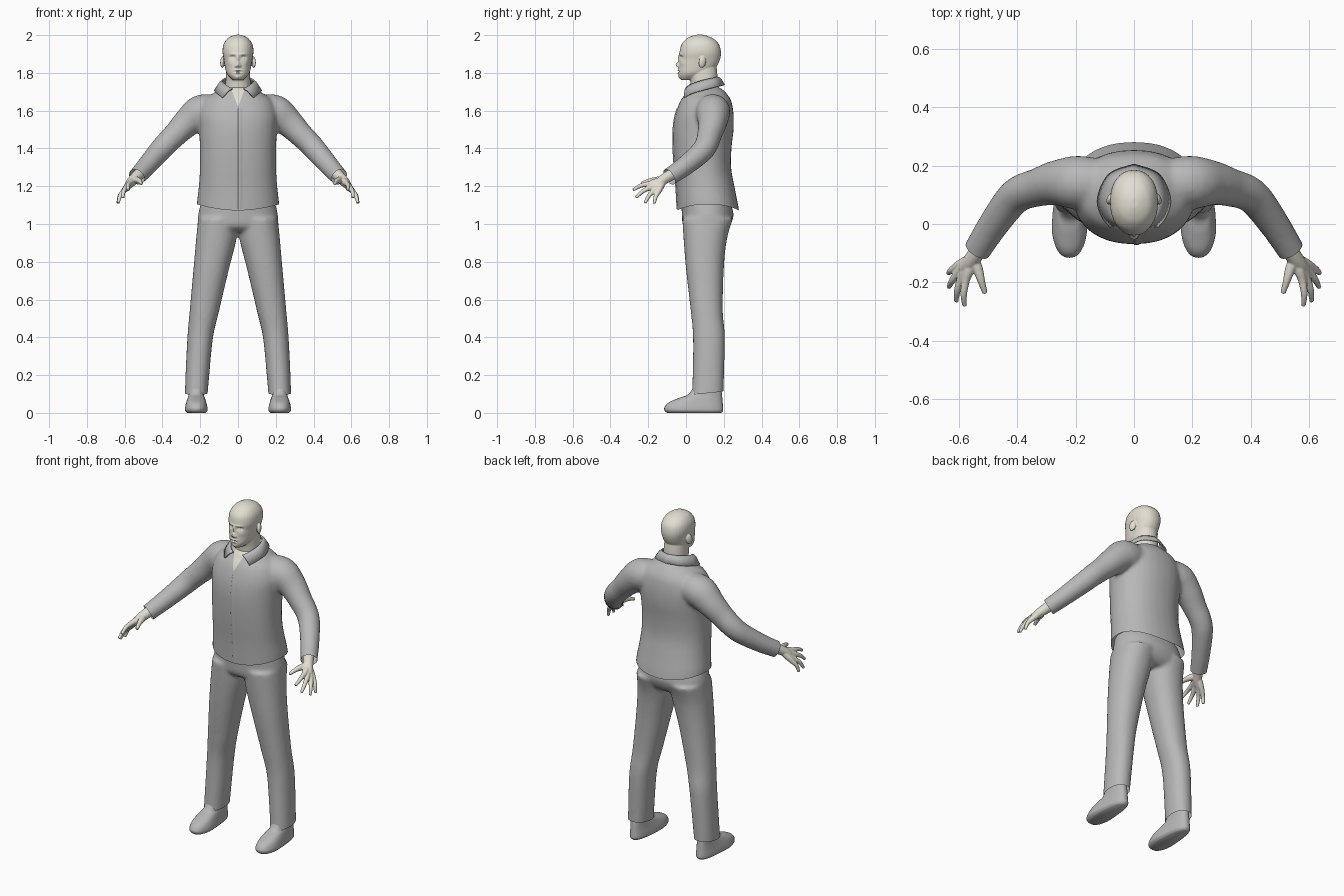
import bpy, bmesh, math
from mathutils import Vector, Matrix

if "Cube" in bpy.data.objects:
    bpy.data.objects.remove(bpy.data.objects["Cube"])


def material(name, colour):
    mat = bpy.data.materials.new(name)
    mat.use_nodes = True
    mat.diffuse_color = (*colour, 1)
    for node in mat.node_tree.nodes:
        if node.type == 'BSDF_PRINCIPLED':
            node.inputs["Base Color"].default_value = (*colour, 1)
            node.inputs["Roughness"].default_value = 0.8
    return mat


cloth = material("grey cloth", (0.48, 0.48, 0.48))
skin = material("pale skin", (0.77, 0.73, 0.64))


def spline(rows, steps=5):
    """Smooth curve through rows of numbers (Catmull-Rom)."""
    out = []
    last = len(rows) - 1
    for i in range(last):
        quad = zip(rows[max(i - 1, 0)], rows[i], rows[i + 1], rows[min(i + 2, last)])
        quad = list(quad)
        for k in range(steps):
            t = k / steps
            out.append([b + t * (c - a) / 2 + t * t * (a - 2.5 * b + 2 * c - d / 2)
                        + t ** 3 * (3 * b - a - 3 * c + d) / 2 for a, b, c, d in quad])
    return out + [list(rows[-1])]


def skin_rings(bm, rings):
    """Join rings of points into a closed solid."""
    rings = [[bm.verts.new(p) for p in ring] for ring in rings]
    n = len(rings[0])
    for low, high in zip(rings, rings[1:]):
        for i in range(n):
            j = (i + 1) % n
            bm.faces.new((low[i], low[j], high[j], high[i]))
    bm.faces.new(rings[0][::-1])
    bm.faces.new(rings[-1])


def loft(bm, rows, side=1, power=2.2, n=32):
    """Stack of level outlines: height, centre x, half width, front y, back y."""
    rings = []
    for z, cx, hw, front, back in spline(rows):
        ring = []
        for i in range(n):
            a = math.tau * i / n
            c, s = math.cos(a), math.sin(a)
            x = math.copysign(abs(c) ** (2 / power), c) * hw + cx
            y = math.copysign(abs(s) ** (2 / power), s) * (back - front) / 2
            ring.append((x * side, y + (front + back) / 2, z))
        rings.append(ring)
    skin_rings(bm, rings)


def tube(bm, rows, side=1, n=20):
    """Round tube along a path: x, y, z, radius."""
    path = spline(rows)
    pts = [Vector((side * r[0], r[1], r[2])) for r in path]
    rings = []
    for i, p in enumerate(pts):
        t = (pts[min(i + 1, len(pts) - 1)] - pts[max(i - 1, 0)]).normalized()
        u = t.cross(Vector((0, 0, 1))).normalized()
        v = t.cross(u)
        turn = [math.tau * k / n for k in range(n)]
        rings.append([p + (u * math.cos(a) + v * math.sin(a)) * path[i][3] for a in turn])
    skin_rings(bm, rings)


def finish(name, bm, mats, voxel=None, rounds=0):
    """Make an object, fusing its overlapping solids into one smooth surface."""
    bmesh.ops.recalc_face_normals(bm, faces=bm.faces)
    mesh = bpy.data.meshes.new(name)
    bm.to_mesh(mesh)
    bm.free()
    ob = bpy.data.objects.new(name, mesh)
    bpy.context.collection.objects.link(ob)
    if voxel:
        fuse = ob.modifiers.new("fuse", 'REMESH')
        fuse.mode = 'VOXEL'
        fuse.voxel_size = voxel
        soften = ob.modifiers.new("soften", 'SMOOTH')
        soften.factor = 0.5
        soften.iterations = rounds
        graph = bpy.context.evaluated_depsgraph_get()
        ob.data = bpy.data.meshes.new_from_object(ob.evaluated_get(graph))
        ob.modifiers.clear()
    for mat in mats:
        ob.data.materials.append(mat)
    for poly in ob.data.polygons:
        poly.use_smooth = True
    return ob


def cut(bm, point, normal, remove=True):
    geom = bm.verts[:] + bm.edges[:] + bm.faces[:]
    bmesh.ops.bisect_plane(bm, geom=geom, plane_co=point, plane_no=normal, clear_outer=remove)


# Shirt: torso and two sleeves
bm = bmesh.new()
loft(bm, [(1.01, 0, .219, -.044, .287), (1.09, 0, .217, -.047, .278), (1.2, 0, .207, -.053, .256),
          (1.3, 0, .202, -.062, .239), (1.4, 0, .202, -.068, .241), (1.5, 0, .206, -.068, .252),
          (1.58, 0, .208, -.056, .252), (1.65, 0, .185, -.031, .24), (1.69, 0, .135, -.003, .216),
          (1.715, 0, .09, .015, .19), (1.73, 0, .055, .04, .16)])
for side in (1, -1):
    tube(bm, [(.13, .14, 1.6, .086), (.2, .142, 1.59, .092), (.27, .14, 1.535, .077),
              (.33, .125, 1.475, .066), (.385, .108, 1.42, .062), (.425, .075, 1.375, .059),
              (.49, -.015, 1.3, .052), (.54, -.095, 1.245, .047), (.57, -.14, 1.21, .046)], side)
shirt = finish("shirt", bm, (cloth, skin), 0.01, 8)

# Crisp hem and cuffs, and the open neck as a cut V
bm = bmesh.new()
bm.from_mesh(shirt.data)
cut(bm, (0, 0, 1.072), (0, 0, -1))
for side in (1, -1):
    cut(bm, (side * .535, -.09, 1.25), (side * .47, -.75, -.47))
    cut(bm, (0, 0, 1.62), (side, 0, -.38), False)
for v in bm.verts:
    if v.co.z < 1.25 and abs(v.co.x) < .25:
        v.co.z += .028 * (v.co.x / .2) ** 2 * (1.25 - v.co.z) / .18
for f in bm.faces:
    c = f.calc_center_median()
    if abs(c.x) < .38 * (c.z - 1.62) and c.y < .06:
        f.material_index = 1
bm.to_mesh(shirt.data)
bm.free()

# Button placket following the shirt front
bpy.context.view_layer.update()
bm = bmesh.new()
rows = []
for k in range(41):
    z = 1.08 + k * .0133
    row = []
    for x, lift in ((0, 0), (.001, .004), (.012, .004), (.026, -.001)):
        hit, place, _, _ = shirt.ray_cast((x, -1, z), (0, 1, 0))
        if hit:
            row.append(bm.verts.new(place - Vector((0, lift, 0))))
    if len(row) == 4:
        rows.append(row)
for low, high in zip(rows, rows[1:]):
    for i in range(3):
        bm.faces.new((low[i], low[i + 1], high[i + 1], high[i]))
finish("placket", bm, (cloth,))

# Folded collar
inner = spline([(.03, -.002, 1.715), (.062, .02, 1.735), (.082, .08, 1.757), (.06, .145, 1.772), (0, .172, 1.776)])
outer = spline([(.082, -.008, 1.668), (.11, .03, 1.69), (.122, .09, 1.708), (.085, .17, 1.728), (0, .203, 1.735)])
bm = bmesh.new()
strips = []
for a, b in zip(inner, outer):
    a, b = Vector(a), Vector(b)
    strips.append([bm.verts.new(p) for p in (a, a.lerp(b, .4) + Vector((0, -.001, .007)), b)])
for p, q in zip(strips, strips[1:]):
    for i in range(2):
        bm.faces.new((p[i], p[i + 1], q[i + 1], q[i]))
collar = finish("collar", bm, (cloth,))
collar.modifiers.new("other_half", 'MIRROR').use_clip = True
thick = collar.modifiers.new("thickness", 'SOLIDIFY')
thick.thickness = .008
thick.offset = 0
bpy.context.view_layer.objects.active = collar
collar.select_set(True)
bpy.ops.object.shade_smooth_by_angle(angle=math.radians(40))
collar.select_set(False)

# Trousers: hips and two legs
bm = bmesh.new()
loft(bm, [(.96, 0, .17, .02, .2), (.99, 0, .21, -.015, .232), (1.05, 0, .211, -.022, .252), (1.13, 0, .192, -.025, .23)])
for side in (1, -1):
    loft(bm, [(.06, .223, .059, .028, .197), (.2, .215, .063, .035, .201), (.4, .2, .068, .037, .206),
              (.54, .178, .078, .025, .195), (.76, .142, .094, 0, .2), (.92, .115, .107, -.013, .217),
              (1.03, .105, .106, -.02, .25)], side)
trousers = finish("trousers", bm, (cloth,), 0.01, 8)
bm = bmesh.new()
bm.from_mesh(trousers.data)
cut(bm, (0, .12, .105), (0, .1, -1))
bm.to_mesh(trousers.data)
bm.free()

# Shoes, narrower towards the heel
for side, label in ((1, "left"), (-1, "right")):
    bm = bmesh.new()
    loft(bm, [(0, 0, .052, -.1, .188), (.012, 0, .063, -.113, .196), (.03, 0, .063, -.114, .196),
              (.055, 0, .058, -.092, .194), (.08, 0, .052, -.035, .192), (.1, 0, .048, .015, .19),
              (.15, 0, .046, .045, .185)], side, 2.4)
    for v in bm.verts:
        v.co.x *= 1 - .18 * min(max((v.co.y + .03) / .12, 0), 1)
        v.co.x += side * .221
    finish(label + "_shoe", bm, (cloth,))

# Hands: wrist, four fingers running through the palm, and thumb
for side, label in ((1, "left"), (-1, "right")):
    bm = bmesh.new()
    tube(bm, [(.51, -.05, 1.275, .033), (.54, -.1, 1.248, .029), (.565, -.135, 1.222, .026), (.585, -.155, 1.2, .02)], side)
    fingers = [((.576, -.192, 1.214), (.58, -.28, 1.18)), ((.591, -.184, 1.196), (.609, -.265, 1.14)),
               ((.602, -.166, 1.18), (.634, -.217, 1.112)), ((.608, -.146, 1.172), (.636, -.168, 1.108))]
    wrist = Vector((.554, -.118, 1.234))
    for knuckle, tip in fingers:
        k, t = Vector(knuckle), Vector(tip)
        bend = k.lerp(t, .5) + Vector((.005, -.003, .006))
        tube(bm, [(*wrist, .018), (*wrist.lerp(k, .6), .018), (*k, .0145), (*bend, .0115), (*t, .008)], side)
    tube(bm, [(.55, -.12, 1.235, .02), (.535, -.155, 1.232, .018), (.523, -.195, 1.228, .013), (.51, -.237, 1.214, .009)], side)
    finish(label + "_hand", bm, (skin,), 0.0035, 4)

# Head: skull, neck and ears
bm = bmesh.new()
loft(bm, [(1.763, 0, .028, -.028, .06), (1.78, 0, .047, -.037, .1), (1.8, 0, .061, -.039, .13),
          (1.83, 0, .069, -.038, .16), (1.87, 0, .075, -.036, .18), (1.91, 0, .082, -.034, .185),
          (1.95, 0, .077, -.024, .175), (1.98, 0, .058, .002, .147), (1.995, 0, .034, .03, .115),
          (2.002, 0, .012, .055, .09)])
loft(bm, [(1.66, 0, .069, .03, .163), (1.74, 0, .066, .025, .165), (1.79, 0, .064, .015, .166), (1.85, 0, .06, .01, .16)])
for side in (1, -1):
    place = Matrix.Translation((side * .082, .086, 1.857)) @ Matrix.Rotation(side * .35, 4, 'Z')
    place = place @ Matrix.Rotation(-.2, 4, 'X') @ Matrix.Diagonal((.011, .02, .031, 1))
    bmesh.ops.create_icosphere(bm, subdivisions=3, radius=1, matrix=place)
head = finish("head", bm, (skin,), 0.003, 6)

# Face: soft bumps and hollows (x, z, width, height, outward push)
features = [(0, 1.875, .008, .02, .008), (0, 1.843, .01, .012, .017), (.011, 1.836, .006, .006, .008),
            (.03, 1.882, .014, .009, -.012), (.03, 1.88, .008, .005, .006), (.025, 1.899, .02, .006, .004),
            (0, 1.813, .018, .004, .006), (0, 1.806, .02, .003, -.005), (0, 1.799, .015, .004, .006),
            (0, 1.778, .014, .009, .004), (.045, 1.852, .015, .014, .003)]
for v in head.data.vertices:
    if v.co.y < .04 and v.co.z > 1.765:
        push = 0
        for x, z, w, h, depth in features:
            push += depth * math.exp(-((abs(v.co.x) - x) / w) ** 2 - ((v.co.z - z) / h) ** 2)
        v.co.y -= push
